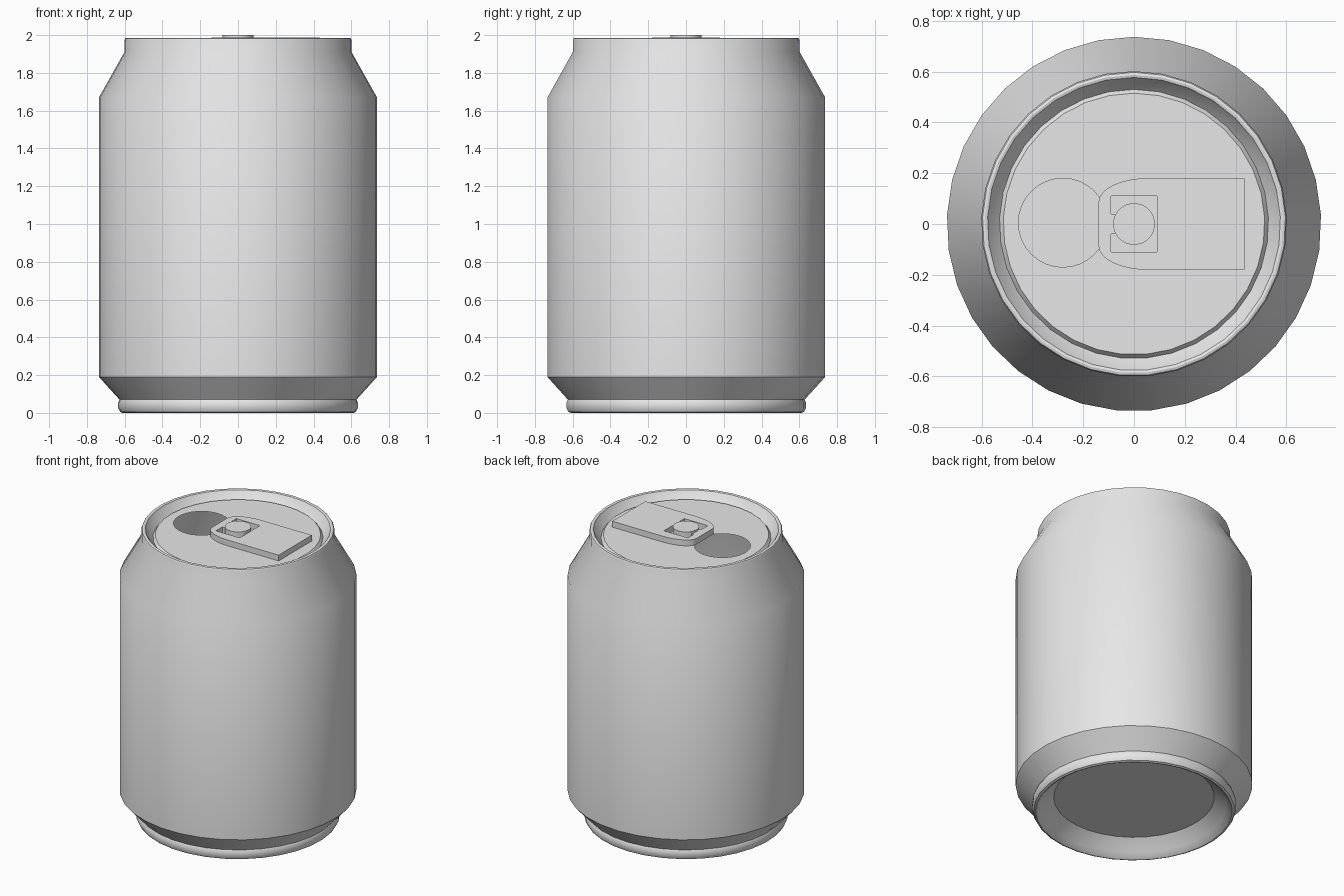
import bpy, bmesh, math

if "Cube" in bpy.data.objects:
    bpy.data.objects.remove(bpy.data.objects["Cube"], do_unlink=True)

GREY = (0.8, 0.8, 0.8, 1.0)
metal = bpy.data.materials.new("plain_metal_grey")
metal.use_nodes = True
metal.diffuse_color = GREY
metal.node_tree.nodes["Principled BSDF"].inputs["Base Color"].default_value = GREY

SIDES = 33
LID_Z = 1.945
TAB_TOP = 1.988
LID_RADIUS = 0.515


def finish(bm, name, angle=30):
    mesh = bpy.data.meshes.new(name)
    bm.to_mesh(mesh)
    bm.free()
    mesh.materials.append(metal)
    obj = bpy.data.objects.new(name, mesh)
    bpy.context.collection.objects.link(obj)
    bpy.ops.object.select_all(action="DESELECT")
    obj.select_set(True)
    bpy.context.view_layer.objects.active = obj
    bpy.ops.object.shade_smooth_by_angle(angle=math.radians(angle))
    return obj


def circle(radius, count, cx=0.0, cy=0.0):
    steps = [math.pi / 2 + math.tau * i / count for i in range(count)]
    return [(cx + radius * math.cos(a), cy + radius * math.sin(a)) for a in steps]


def sheet(loops, z):
    """Flat upward-facing sheet; the first loop is the outline, the rest are holes."""
    bm = bmesh.new()
    for loop in loops:
        verts = [bm.verts.new((x, y, z)) for x, y in loop]
        for a, b in zip(verts, verts[1:] + verts[:1]):
            bm.edges.new((a, b))
    bmesh.ops.triangle_fill(bm, use_beauty=True, use_dissolve=False, edges=bm.edges[:],
                            normal=(0, 0, 1))
    for face in bm.faces:
        face.normal_update()
        if face.normal.z < 0:
            face.normal_flip()
    return bm


def thicken(bm, height):
    """Extrude a sheet upwards into a closed solid."""
    result = bmesh.ops.extrude_face_region(bm, geom=bm.faces[:], use_keep_orig=True)
    verts = [g for g in result["geom"] if isinstance(g, bmesh.types.BMVert)]
    bmesh.ops.translate(bm, verts=verts, vec=(0, 0, height))
    bmesh.ops.recalc_face_normals(bm, faces=bm.faces[:])


# Can body: a turned shell from the recessed base, up the wall, to the lid groove
profile = [
    (0, 0.10), (0.50, 0.10), (0.575, 0.035), (0.60, 0.005), (0.612, 0),
    (0.625, 0.006), (0.635, 0.025), (0.635, 0.055), (0.628, 0.07),
    (0.737, 0.19), (0.737, 1.67), (0.602, 1.91), (0.602, 1.973),
    (0.597, 1.983), (0.587, 1.986), (0.577, 1.983), (0.572, 1.973),
    (0.53, 1.925), (LID_RADIUS, LID_Z),
]
bm = bmesh.new()
points = [bm.verts.new((0, r, z)) for r, z in profile]
edges = [bm.edges.new(pair) for pair in zip(points, points[1:])]
bmesh.ops.spin(bm, geom=points + edges, cent=(0, 0, 0), axis=(0, 0, 1),
               angle=math.tau, steps=SIDES, use_duplicate=False)
bmesh.ops.remove_doubles(bm, verts=bm.verts[:], dist=0.0005)
bmesh.ops.recalc_face_normals(bm, faces=bm.faces[:])
finish(bm, "can_body")

# Lid with the open drinking hole
finish(sheet([circle(LID_RADIUS, SIDES), circle(0.175, 32, -0.28, 0.005)], LID_Z), "lid")

# Pull tab: rounded at the hole end, square at the grip, with a window and rivet tongue
corner = [(0.05 - 0.19 * math.sin(t), 0.085 + 0.095 * math.cos(t))
          for t in (math.pi / 2 * i / 8 for i in range(9))]
half = [(0.435, 0.18)] + corner
outline = half + [(x, -y) for x, y in reversed(half)]
window_half = [(-0.07, 0.04), (-0.09, 0.04), (-0.09, 0.11), (0.09, 0.11)]
window = window_half + [(x, -y) for x, y in reversed(window_half)]
bm = sheet([outline, window], LID_Z + 0.003)
thicken(bm, TAB_TOP - LID_Z - 0.003)
finish(bm, "pull_tab")

# Rivet holding the tab
bm = sheet([circle(0.082, 32)], LID_Z)
thicken(bm, 2.0 - LID_Z)
finish(bm, "rivet")
